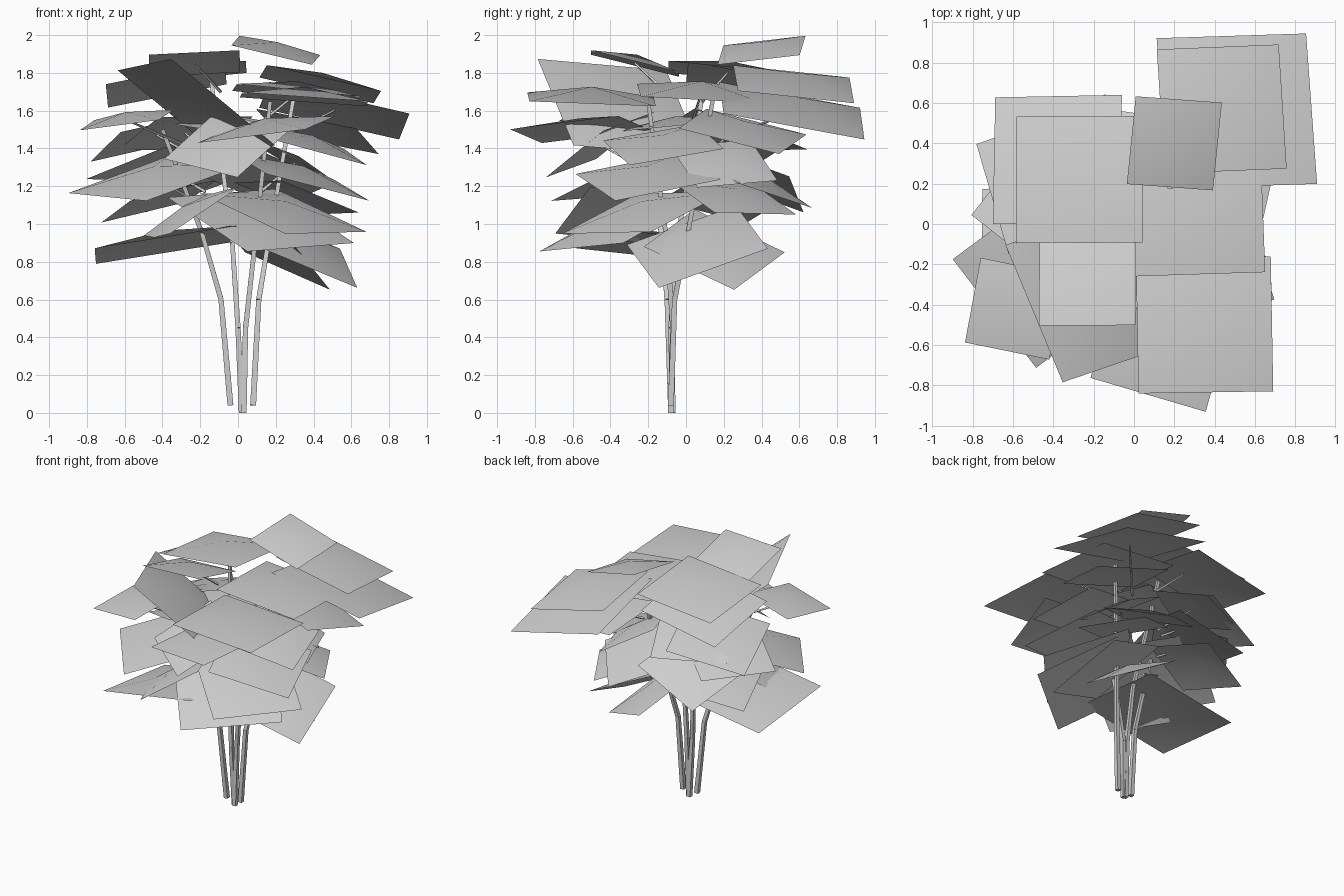
import bpy
import bmesh
from mathutils import Vector, Matrix
from math import radians

default_cube = bpy.data.objects.get("Cube")
if default_cube:
    bpy.data.objects.remove(default_cube, do_unlink=True)

# One plain grey for the whole tree
grey = bpy.data.materials.new("plain grey")
grey.use_nodes = True
tone = (0.62, 0.62, 0.62, 1)
grey.diffuse_color = tone
grey.node_tree.nodes["Principled BSDF"].inputs["Base Color"].default_value = tone


def finish(bm, name, smooth):
    """Turn a bmesh into a named, coloured object."""
    mesh = bpy.data.meshes.new(name)
    bm.to_mesh(mesh)
    bm.free()
    mesh.materials.append(grey)
    for face in mesh.polygons:
        face.use_smooth = smooth
    obj = bpy.data.objects.new(name, mesh)
    bpy.context.scene.collection.objects.link(obj)
    return obj


def add_rod(bm, start, end, r_start, r_end):
    """Add a tapered square rod between two points, sides facing the axes."""
    start, end = Vector(start), Vector(end)
    axis = end - start
    turn = Vector((0, 0, 1)).rotation_difference(axis).to_matrix().to_4x4()
    place = Matrix.Translation((start + end) / 2) @ turn @ Matrix.Rotation(radians(45), 4, "Z")
    bmesh.ops.create_cone(bm, cap_ends=True, segments=4, radius1=r_start,
                          radius2=r_end, depth=axis.length, matrix=place)


def add_card(bm, x, y, z, size, yaw, slope_x, slope_y):
    """Add a square leaf sheet with a raised centre, turned by yaw and leaned by slopes."""
    normal = Vector((-slope_x, -slope_y, 1))
    lean = Vector((0, 0, 1)).rotation_difference(normal).to_matrix()
    turn = lean @ Matrix.Rotation(radians(yaw), 3, "Z")
    half = size / 2
    centre = Vector((x, y, z))
    signs = [(-1, -1), (1, -1), (1, 1), (-1, 1)]
    corners = [bm.verts.new(centre + turn @ Vector((a * half, b * half, 0))) for a, b in signs]
    peak = bm.verts.new(centre + turn @ Vector((0, 0, size * 0.1)))
    for i, corner in enumerate(corners):
        bm.faces.new((corner, corners[(i + 1) % 4], peak))


# Stems: four bent poles fanning out of one clump
stem_paths = {
    "left_stem": [(0.08, -0.08, 0.04), (0.11, -0.06, 0.6), (0.16, 0, 0.9), (0.3, 0.15, 1.7)],
    "middle_left_stem": [(0.03, -0.08, 0), (0.04, -0.07, 0.45), (0.09, -0.1, 0.9), (0.17, -0.2, 1.65)],
    "middle_right_stem": [(0.02, -0.07, 0), (0, -0.08, 0.45), (-0.03, -0.05, 0.9), (-0.14, 0.1, 1.75)],
    "right_stem": [(-0.04, -0.08, 0.04), (-0.09, -0.1, 0.6), (-0.19, -0.13, 0.95), (-0.4, -0.25, 1.5)],
}
for name, path in stem_paths.items():
    bm = bmesh.new()
    radius = 0.022
    for a, b in zip(path, path[1:]):
        add_rod(bm, a, b, radius, radius * 0.88)
        radius *= 0.88
    finish(bm, name, False)

# Leaf sheets: x, y, z, size, yaw, slope along x, slope along y
crown = [
    (0.2, 0.4, 1.92, 0.44, -5, -0.23, 0.14),
    (0.51, 0.56, 1.6, 0.76, 3, -0.22, -0.2),
    (0.435, 0.57, 1.74, 0.62, 3, -0.22, -0.12),
    (-0.27, 0.22, 1.8, 0.63, 0, 0.1, -0.1),
    (-0.38, 0.32, 1.74, 0.64, 0, 0.2, -0.2),
    (-0.23, -0.27, 1.85, 0.48, 0, 0.05, -0.25),
    (0.35, -0.5, 1.66, 0.67, 1, -0.07, -0.04),
    (0.31, 0.08, 1.69, 0.66, 2, -0.1, -0.06),
    (0.15, -0.56, 1.5, 0.6, -16, 0.15, 0.08),
    (-0.59, -0.42, 1.55, 0.43, -11, 0.15, 0.1),
    (-0.22, -0.35, 1.615, 0.74, 21, -0.7, -0.38),
]
middle = [
    (-0.43, 0.22, 1.47, 0.59, 18, 0.3, -0.2),
    (0.42, 0.3, 1.49, 0.56, -14, -0.25, -0.2),
    (-0.28, 0.29, 1.48, 0.55, 25, 0.15, -0.3),
    (0.38, -0.12, 1.42, 0.52, 15, -0.3, 0.1),
    (-0.06, -0.455, 1.42, 0.48, 52, 0.19, 0.64),
    (0.33, -0.2, 1.25, 0.6, 20, -0.3, 0.1),
    (-0.43, -0.25, 1.24, 0.68, 37, 0.2, 0.23),
    (0.15, 0.34, 1.24, 0.52, 35, -0.15, -0.45),
    (-0.43, 0.1, 1.32, 0.55, 52, 0.25, -0.2),
    (0, -0.05, 1.52, 0.5, 30, 0, 0.1),
    (0.3, 0.2, 1.32, 0.45, 20, -0.55, -0.1),
]
lower = [
    (0.12, -0.3, 1.02, 0.72, 39, -0.22, 0.38),
    (0.24, -0.22, 1.06, 0.64, 48, -0.25, 0.25),
    (0.31, 0.06, 0.88, 0.62, 13, -0.5, 0.28),
    (0.17, 0.15, 0.865, 0.56, -26, -0.59, -0.25),
    (-0.38, -0.2, 0.89, 0.76, 0, 0.16, -0.11),
    (-0.27, -0.38, 1.05, 0.48, 25, 0.6, 0.15),
    (-0.3, 0.33, 1.25, 0.56, -12, 0.3, -0.45),
    (-0.42, 0.18, 1.12, 0.5, 20, 0.3, -0.15),
    (0.31, 0.25, 1.14, 0.5, 30, -0.3, -0.2),
]

tiers = {"crown_leaves": crown, "middle_leaves": middle, "lower_leaves": lower}
for name, rows in tiers.items():
    bm = bmesh.new()
    for row in rows:
        add_card(bm, *row)
    finish(bm, name, True)

# Thin twigs carrying every other upper sheet
twigs = bmesh.new()
for x, y, z, *rest in crown[1::2] + middle[::2]:
    add_rod(twigs, (x * 0.4, y * 0.4, z - 0.15), (x, y, z), 0.01, 0.006)
finish(twigs, "twigs", False)
